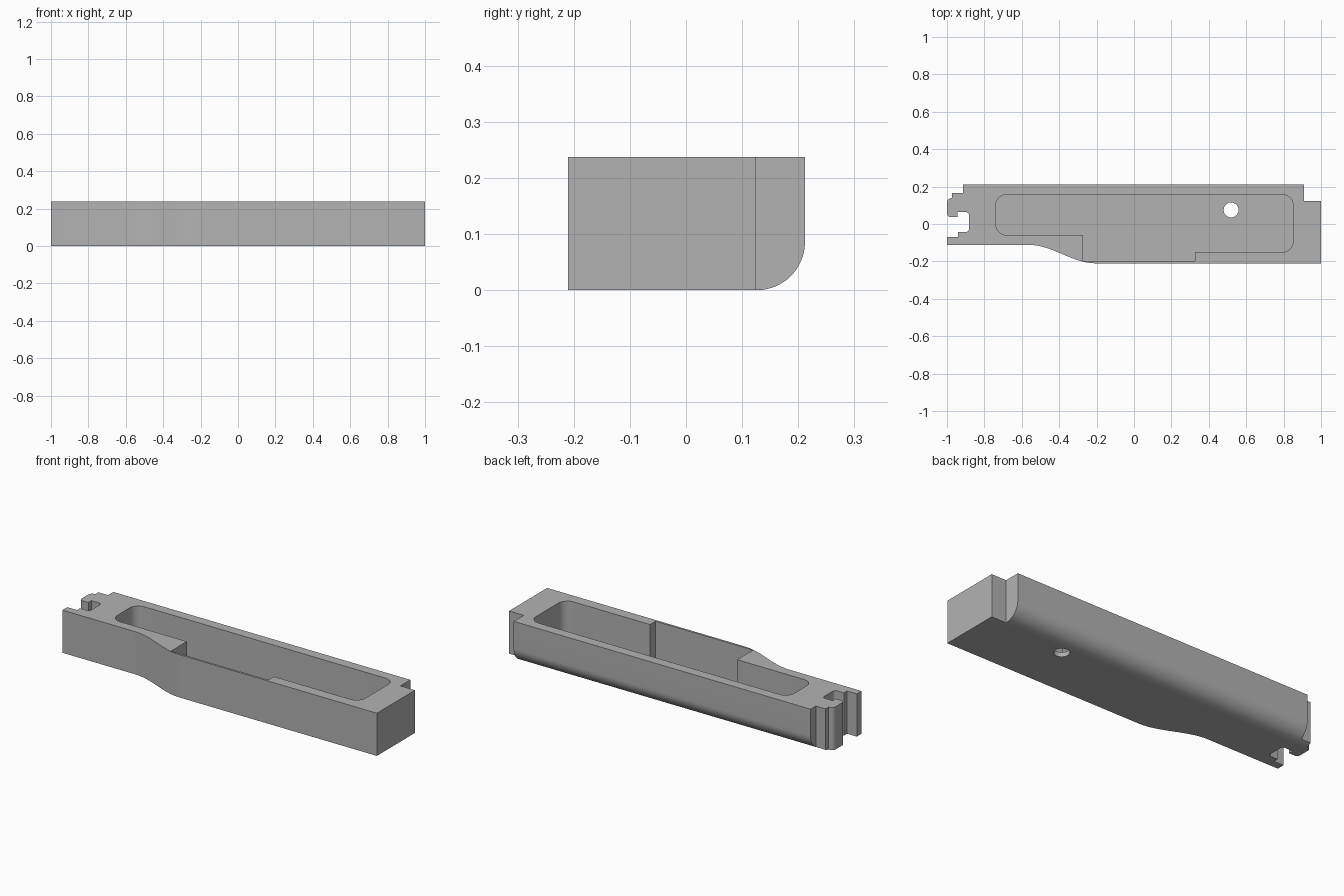
import bpy, math
from mathutils import Vector

if "Cube" in bpy.data.objects:
    bpy.data.objects.remove(bpy.data.objects["Cube"])

grey = bpy.data.materials.new("mid grey")
grey.diffuse_color = (0.45, 0.45, 0.45, 1)
grey.use_nodes = True
grey.node_tree.nodes["Principled BSDF"].inputs["Base Color"].default_value = grey.diffuse_color


def rounded(points, steps=8):
    """Expand (x, y, radius) corners into an outline with filleted corners."""
    out = []
    for i, (x, y, r) in enumerate(points):
        p = Vector((x, y))
        if r == 0:
            out.append(p)
            continue
        a = (Vector(points[i - 1][:2]) - p).normalized()
        b = (Vector(points[(i + 1) % len(points)][:2]) - p).normalized()
        centre = p + (a + b) * r          # all corners are right angles
        for k in range(steps + 1):
            t = math.pi / 2 * k / steps
            out.append(centre - b * r * math.cos(t) - a * r * math.sin(t))
    return out


def prism(name, outline, low, high, along_x=False):
    n = len(outline)
    place = (lambda p, h: (h, p[0], p[1])) if along_x else (lambda p, h: (p[0], p[1], h))
    verts = [place(p, h) for h in (low, high) for p in outline]
    faces = [list(range(n))[::-1], list(range(n, 2 * n))]
    faces += [[i, (i + 1) % n, (i + 1) % n + n, i + n] for i in range(n)]
    mesh = bpy.data.meshes.new(name)
    mesh.from_pydata(verts, [], faces)
    mesh.materials.append(grey)
    ob = bpy.data.objects.new(name, mesh)
    bpy.context.collection.objects.link(ob)
    return ob


def boolean(target, cutter, operation):
    mod = target.modifiers.new(cutter.name, 'BOOLEAN')
    mod.operation, mod.object, mod.solver = operation, cutter, 'EXACT'
    bpy.context.view_layer.objects.active = target
    bpy.ops.object.modifier_apply(modifier=mod.name)
    bpy.data.objects.remove(cutter)


H = 0.237

# body outline: stepped right end, hooked left end, S-curved front
corners = [
    (1, -0.21, 0), (1, 0.124, 0), (0.91, 0.124, 0), (0.91, 0.212, 0),
    (-0.914, 0.212, 0), (-0.914, 0.166, 0), (-0.973, 0.166, 0), (-0.973, 0.139, 0),
    (-1, 0.139, 0.026), (-1, 0.037, 0.02), (-0.945, 0.037, 0), (-0.945, 0.064, 0),
    (-0.882, 0.064, 0.018), (-0.882, -0.043, 0.018), (-0.94, -0.043, 0),
    (-0.94, -0.07, 0), (-1, -0.07, 0), (-1, -0.112, 0)]
outline = rounded(corners)
for k in range(17):
    t = k / 16
    s = t * t * (3 - 2 * t)
    outline.append(Vector((-0.556 + 0.346 * t, -0.112 - 0.098 * s)))
body = prism("body", outline, 0, H)

# rounded lower rear edge
section = rounded([(-0.3, 0, 0), (0.212, 0, 0.086), (0.212, 0.3, 0), (-0.3, 0.3, 0)], 16)
boolean(body, prism("rear_edge_profile", section, -1.1, 1.1, True), 'INTERSECT')

# open pocket
pocket = rounded([
    (-0.738, 0.157, 0.055), (-0.738, -0.059, 0.055), (-0.273, -0.059, 0),
    (-0.273, -0.198, 0), (0.326, -0.198, 0), (0.326, -0.15, 0),
    (0.85, -0.15, 0.055), (0.85, 0.157, 0.055)])
boolean(body, prism("pocket_cutter", pocket, 0.025, 0.4), 'DIFFERENCE')

# hole through the floor
hole = [(0.519 + 0.04 * math.cos(k * math.pi / 12), 0.075 + 0.04 * math.sin(k * math.pi / 12))
        for k in range(24)]
boolean(body, prism("hole_cutter", hole, -0.1, 0.1), 'DIFFERENCE')

bpy.ops.object.select_all(action='DESELECT')
body.select_set(True)
bpy.context.view_layer.objects.active = body
bpy.ops.object.shade_smooth_by_angle(angle=math.radians(30))
